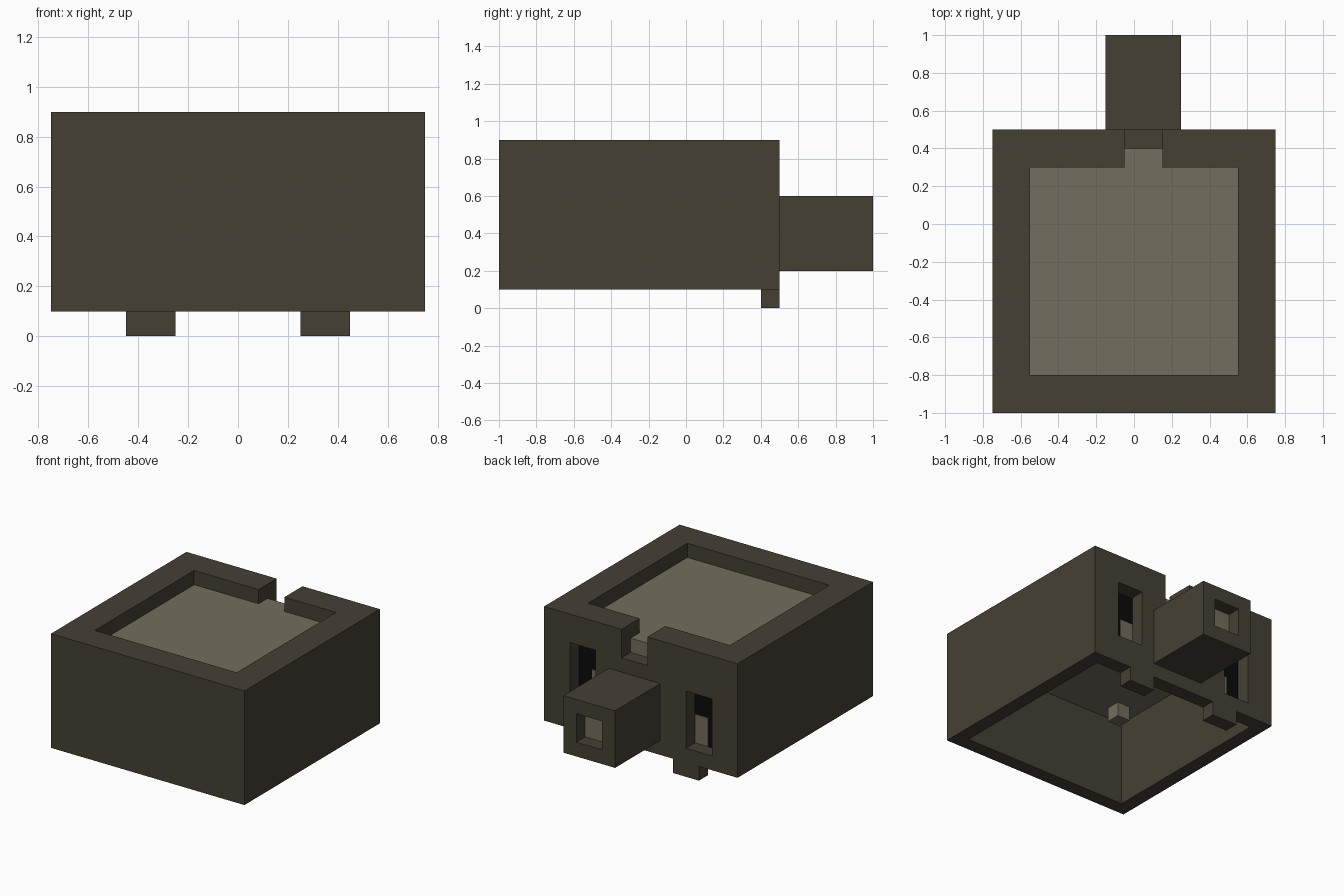
import bpy
import bmesh

if "Cube" in bpy.data.objects:
    bpy.data.objects.remove(bpy.data.objects["Cube"])


def material(name, color):
    m = bpy.data.materials.new(name)
    m.diffuse_color = (*color, 1.0)
    m.use_nodes = True
    m.node_tree.nodes["Principled BSDF"].inputs["Base Color"].default_value = m.diffuse_color
    return m


DARK = material("dark_olive", (0.0595, 0.0513, 0.0343))
LIGHT = material("light_taupe", (0.171, 0.153, 0.109))
BLACK = material("black", (0.003, 0.003, 0.003))


def box(name, x, y, z, mat=None):
    """Axis-aligned box from (min, max) ranges."""
    bm = bmesh.new()
    bmesh.ops.create_cube(bm, size=1.0)
    for v in bm.verts:
        for i, (lo, hi) in enumerate((x, y, z)):
            v.co[i] = hi if v.co[i] > 0 else lo
    mesh = bpy.data.meshes.new(name)
    bm.to_mesh(mesh)
    bm.free()
    obj = bpy.data.objects.new(name, mesh)
    bpy.context.collection.objects.link(obj)
    if mat:
        mesh.materials.append(mat)
    return obj


def cut(obj, x, y, z):
    """Carve a box-shaped opening and remove the cutter."""
    cutter = box("cutter", x, y, z, DARK)
    cutter.hide_render = True
    mod = obj.modifiers.new("cut", 'BOOLEAN')
    mod.operation = 'DIFFERENCE'
    mod.solver = 'EXACT'
    mod.object = cutter
    bpy.context.view_layer.objects.active = obj
    bpy.ops.object.modifier_apply(modifier=mod.name)
    bpy.data.objects.remove(cutter, do_unlink=True)


# Hollow outer shell, open below, with a recessed top and a notch at the back
shell = box("shell", (-0.75, 0.75), (-1, 0.5), (0.1, 0.9), DARK)
cut(shell, (-0.65, 0.65), (-0.9, 0.4), (0.0, 0.8))
cut(shell, (-0.55, 0.55), (-0.8, 0.3), (0.75, 1.0))
cut(shell, (-0.05, 0.15), (0.2, 0.6), (0.7, 1.0))

# Eye openings at uneven heights, each with a black panel and a light pupil
for side, base in ((1, 0.3), (-1, 0.2)):
    label = "left" if side > 0 else "right"

    def span(a, b):
        return tuple(sorted((side * a, side * b)))

    cut(shell, span(0.35, 0.55), (0.35, 0.6), (base, base + 0.4))
    box(label + "_eye_panel", span(0.34, 0.56), (0.385, 0.394),
        (base - 0.01, base + 0.4), BLACK)
    box(label + "_pupil", span(0.35, 0.45), (0.393, 0.4),
        (base, base + 0.2), LIGHT)
    # Tooth under the back wall
    box(label + "_tooth", span(0.25, 0.45), (0.4, 0.5), (0.0, 0.1), DARK)

# Inner plate forming the recessed floor
box("top_plate", (-0.65, 0.65), (-0.9, 0.4), (0.7, 0.8), LIGHT)

# Square snout with a recessed light core
snout = box("snout", (-0.15, 0.25), (0.5, 1.0), (0.2, 0.6), DARK)
cut(snout, (-0.05, 0.15), (0.9, 1.1), (0.3, 0.5))
box("snout_core", (-0.05, 0.15), (0.88, 0.902), (0.3, 0.5), LIGHT)

# Small block hanging under the plate
box("inner_block", (-0.55, -0.45), (-0.8, -0.7), (0.6, 0.7), LIGHT)
